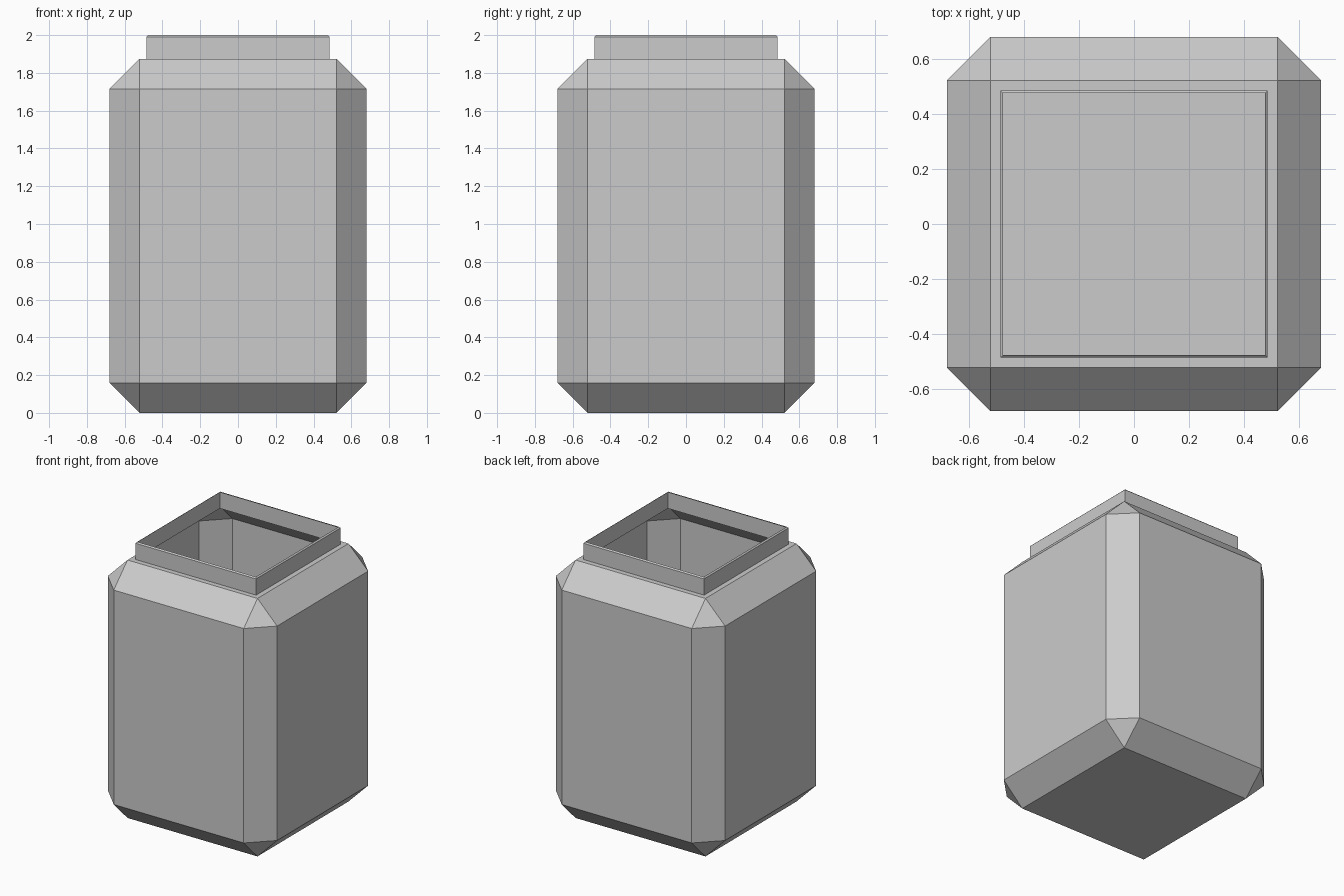
import bpy, bmesh
from mathutils import Matrix

if "Cube" in bpy.data.objects:
    bpy.data.objects.remove(bpy.data.objects["Cube"])

HALF, BODY_H, CHAMFER = 0.68, 1.873, 0.158
NECK_HALF, TOP, LIP = 0.485, 2.0, 0.009

bm = bmesh.new()

# Body: square block with every edge chamfered
bmesh.ops.create_cube(bm, size=1, matrix=Matrix.Translation((0, 0, BODY_H / 2))
                      @ Matrix.Diagonal((2 * HALF, 2 * HALF, BODY_H, 1)))
bmesh.ops.bevel(bm, geom=bm.edges[:], offset=CHAMFER, offset_type='OFFSET',
                segments=1, profile=0.5, affect='EDGES')
bm.normal_update()
top = max(bm.faces, key=lambda f: f.calc_center_median().z)


def raise_ring(face, half, z):
    """Extrude the square cap to a new half width and height."""
    new = bmesh.ops.extrude_discrete_faces(bm, faces=[face])["faces"][0]
    for v in new.verts:
        v.co.x = half if v.co.x > 0 else -half
        v.co.y = half if v.co.y > 0 else -half
        v.co.z = z
    return new


# Shoulder ledge, upright neck and thin chamfered lip
for half, z in ((NECK_HALF, BODY_H), (NECK_HALF, TOP - LIP), (NECK_HALF - LIP, TOP)):
    top = raise_ring(top, half, z)

# Open mouth: the thin shell is hollow
bmesh.ops.delete(bm, geom=[top], context='FACES_ONLY')
bmesh.ops.remove_doubles(bm, verts=bm.verts[:], dist=1e-5)
bmesh.ops.recalc_face_normals(bm, faces=bm.faces[:])

mesh = bpy.data.meshes.new("jar")
bm.to_mesh(mesh)
bm.free()
jar = bpy.data.objects.new("jar", mesh)
bpy.context.collection.objects.link(jar)
